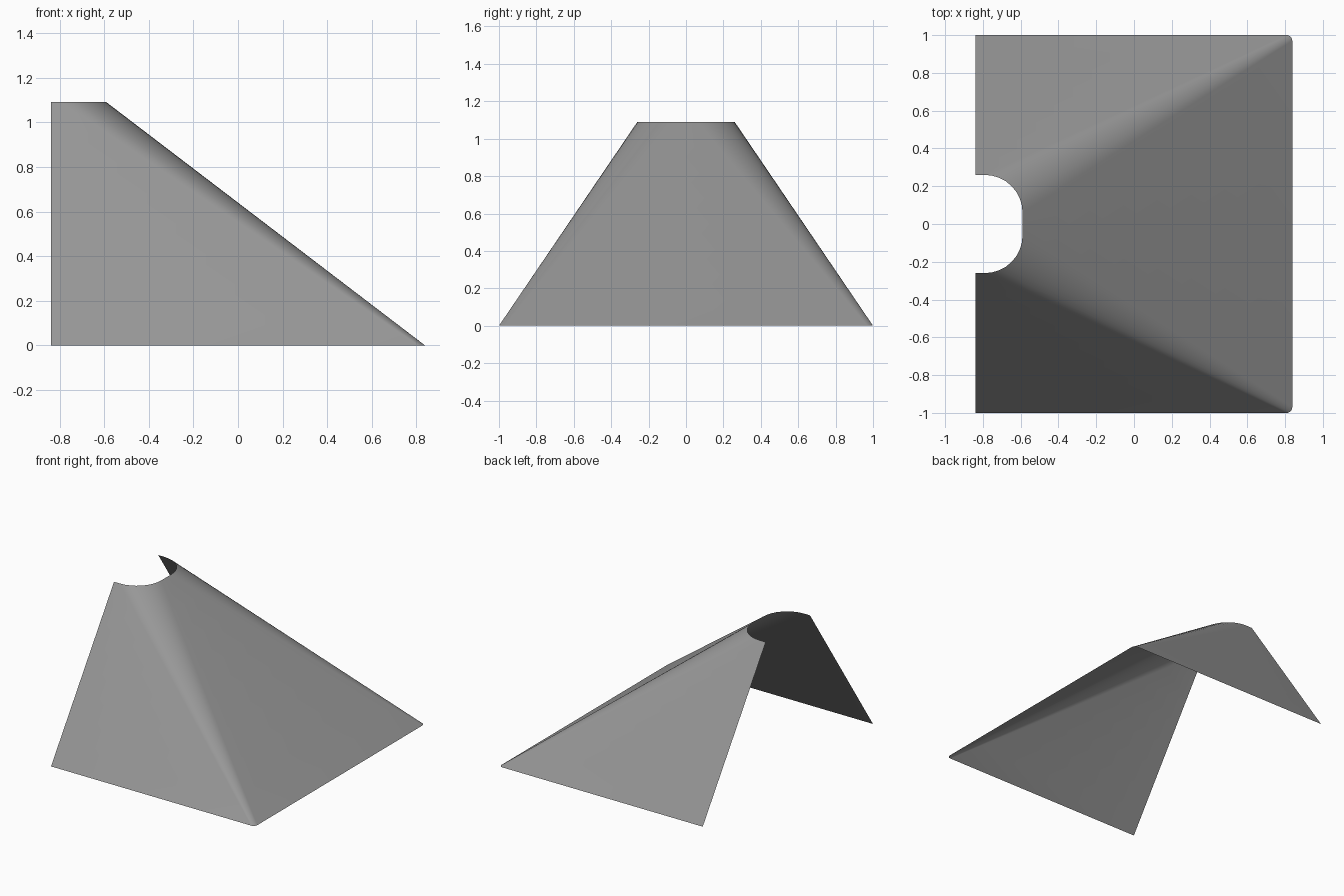
import bpy
import bmesh
from math import sin, cos, pi
from mathutils import Vector

cube = bpy.data.objects.get("Cube")
if cube:
    bpy.data.objects.remove(cube)

BACK, HEIGHT = -0.838, 1.09
SEGMENTS, ROWS = 8, 8


def grey_paint():
    mat = bpy.data.materials.new("mid_grey")
    mat.use_nodes = True
    colour = (0.31, 0.31, 0.31, 1)
    mat.diffuse_color = colour
    mat.node_tree.nodes["Principled BSDF"].inputs["Base Color"].default_value = colour
    return mat


def rim(front, half_width, radius, z):
    """Open U-shaped outline with two rounded front corners."""
    pts = [Vector((BACK, -half_width, z))]
    for side in (-1, 1):
        corner = []
        for i in range(SEGMENTS + 1):
            a = pi / 2 * i / SEGMENTS
            corner.append(Vector((front - radius + radius * sin(a),
                                  side * (half_width - radius + radius * cos(a)), z)))
        pts += corner if side < 0 else corner[::-1]
    pts.append(Vector((BACK, half_width, z)))
    return pts


# Sheet hood: loft from the wide, sharp base rim to the small, round top rim
base = rim(0.838, 1.0, 0.03, 0)
top = rim(-0.59, 0.26, 0.2, HEIGHT)
bm = bmesh.new()
rings = [[bm.verts.new(b.lerp(t, r / ROWS)) for b, t in zip(base, top)]
         for r in range(ROWS + 1)]
for low, high in zip(rings, rings[1:]):
    for i in range(len(low) - 1):
        bm.faces.new((low[i], low[i + 1], high[i + 1], high[i]))

mesh = bpy.data.meshes.new("hood_sheet")
bm.to_mesh(mesh)
bm.free()
mesh.materials.append(grey_paint())
hood = bpy.data.objects.new("hood_sheet", mesh)
bpy.context.collection.objects.link(hood)
bpy.context.view_layer.objects.active = hood
hood.select_set(True)
bpy.ops.object.shade_smooth_by_angle(angle=pi / 6)
